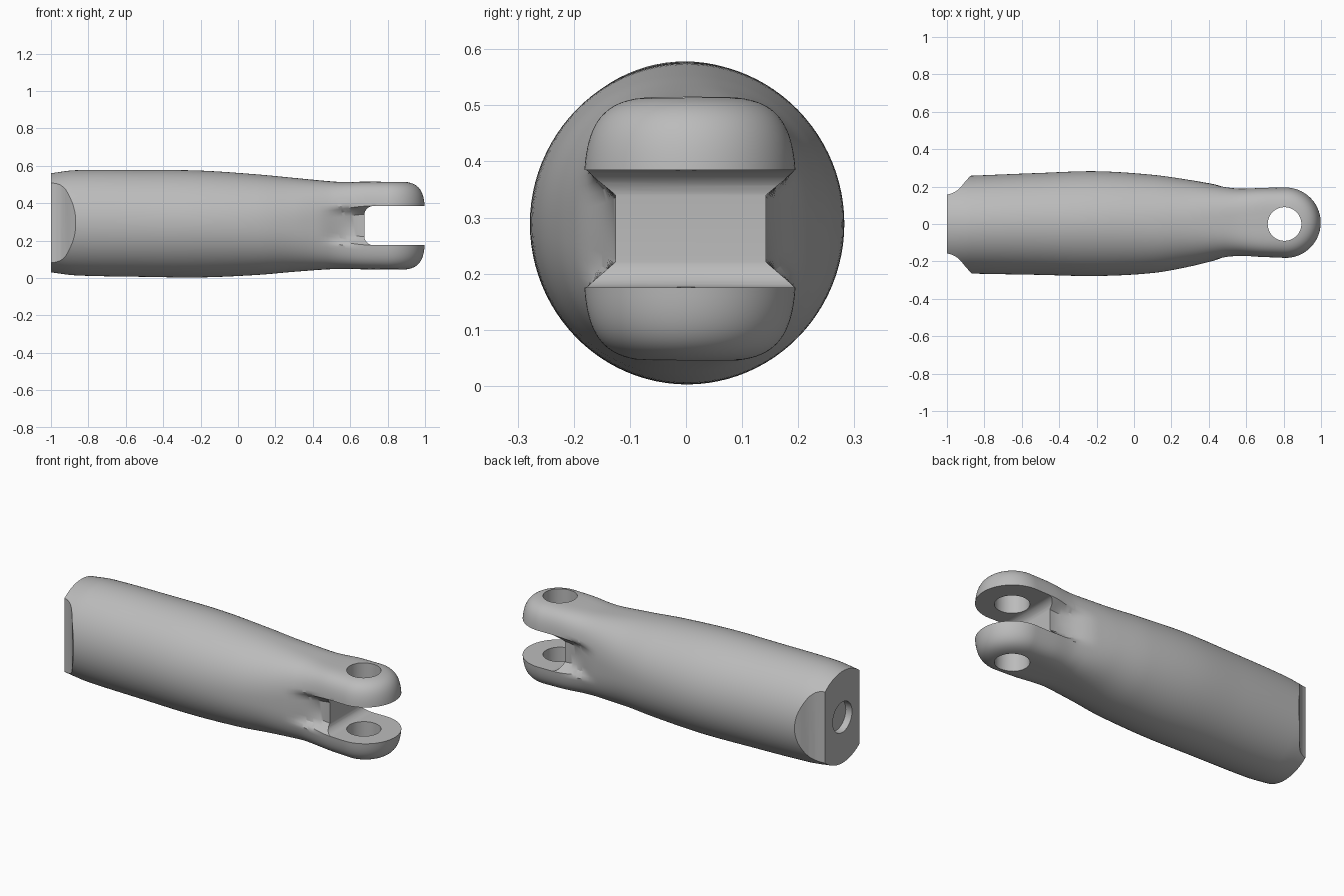
import bpy, bmesh, math

cube = bpy.data.objects.get("Cube")
if cube:
    bpy.data.objects.remove(cube)

metal = bpy.data.materials.new("grey_metal")
metal.use_nodes = True
GREY = (0.5, 0.5, 0.5, 1)
metal.diffuse_color = GREY
metal.node_tree.nodes["Principled BSDF"].inputs["Base Color"].default_value = GREY

SIDES = 96
PIN_X = 0.81
MID_Z = 0.28

# Stations along the link: x, right y, left y, bottom z, top z, squareness
STATIONS = [
    (-1.0, -0.26, 0.252, 0.03, 0.56, 2),
    (-0.87, -0.265, 0.258, 0.014, 0.576, 2),
    (-0.5, -0.272, 0.273, 0.006, 0.577, 2),
    (-0.2, -0.278, 0.282, 0.003, 0.574, 2),
    (0.1, -0.262, 0.263, 0.016, 0.554, 2.1),
    (0.3, -0.227, 0.235, 0.033, 0.535, 2.3),
    (0.48, -0.184, 0.204, 0.046, 0.518, 2.9),
    (0.56, -0.175, 0.193, 0.048, 0.513, 3.4),
    (0.68, -0.178, 0.195, 0.046, 0.515, 4),
    (PIN_X, -0.183, 0.197, 0.043, 0.516, 4),
]


def smooth(t):
    t = max(0, min(1, t))
    return t * t * (3 - 2 * t)


def blend(i, t):
    """Smooth curve through neighbouring stations."""
    a, b = STATIONS[i], STATIONS[i + 1]
    p, n = STATIONS[max(i - 1, 0)], STATIONS[min(i + 2, len(STATIONS) - 1)]
    out = [a[0] + (b[0] - a[0]) * t]
    w = b[0] - a[0]
    for k in range(1, 6):
        ma = (b[k] - p[k]) / (b[0] - p[0]) * w
        mb = (n[k] - a[k]) / (n[0] - a[0]) * w
        d = b[k] - a[k]
        out.append(a[k] + t * (ma + t * (3 * d - 2 * ma - mb + t * (ma + mb - 2 * d))))
    return out


def section(s):
    """Rounded-square ring with a scoop on each side near the fork."""
    x, y0, y1, z0, z1, n = s
    ring = []
    for k in range(SIDES):
        a = 2 * math.pi * k / SIDES
        c, d = math.cos(a), math.sin(a)
        u = math.copysign(abs(c) ** (2 / n), c)
        v = math.copysign(abs(d) ** (2 / n), d)
        z = (z0 + z1) / 2 + v * (z1 - z0) / 2
        scoop = smooth((x - 0.42) / 0.24) * smooth((0.105 - abs(z - MID_Z)) / 0.045)
        scoop *= 1 - smooth((x - 0.7) / 0.08)
        y = (y0 + y1) / 2 + u * ((y1 - y0) / 2 - 0.052 * scoop)
        ring.append((x, y, z))
    return ring


def make_object(name, bm):
    bmesh.ops.recalc_face_normals(bm, faces=bm.faces)
    mesh = bpy.data.meshes.new(name)
    bm.to_mesh(mesh)
    bm.free()
    mesh.materials.append(metal)
    obj = bpy.data.objects.new(name, mesh)
    bpy.context.collection.objects.link(obj)
    return obj


def prism(name, profile, axis, low, high):
    """Extrude an outline of (x, other) points along y or z."""
    bm = bmesh.new()
    pts = [(x, low, w) if axis == "y" else (x, w, low) for x, w in profile]
    face = bm.faces.new([bm.verts.new(p) for p in pts])
    new = bmesh.ops.extrude_face_region(bm, geom=[face])["geom"]
    move = (0, high - low, 0) if axis == "y" else (0, 0, high - low)
    bmesh.ops.translate(bm, vec=move, verts=[v for v in new if isinstance(v, bmesh.types.BMVert)])
    return make_object(name, bm)


def arc(cx, cy, r, start, end, steps):
    return [(cx + r * math.cos(math.radians(start + (end - start) * i / steps)),
             cy + r * math.sin(math.radians(start + (end - start) * i / steps)))
            for i in range(steps + 1)]


# Link body: lofted shaft
bm = bmesh.new()
rings = [section(blend(i, j / 8)) for i in range(len(STATIONS) - 1) for j in range(8)]
rings.append(section(STATIONS[-1]))
verts = [[bm.verts.new(p) for p in r] for r in rings]
for a, b in zip(verts, verts[1:]):
    for k in range(SIDES):
        m = (k + 1) % SIDES
        bm.faces.new((a[k], a[m], b[m], b[k]))
bm.faces.new(verts[0])

# Rounded tip: half of the last section turned about the pin
mid_y = (STATIONS[-1][1] + STATIONS[-1][2]) / 2
quarter = SIDES // 4
half = [rings[-1][k % SIDES] for k in range(-quarter, quarter + 1)]
turned = []
for i in range(41):
    a = math.pi * i / 40
    turned.append([bm.verts.new((PIN_X + (p[1] - mid_y) * math.sin(a),
                                 mid_y + (p[1] - mid_y) * math.cos(a), p[2])) for p in half])
for a, b in zip(turned, turned[1:]):
    for k in range(len(half) - 1):
        bm.faces.new((a[k], a[k + 1], b[k + 1], b[k]))
bmesh.ops.remove_doubles(bm, verts=bm.verts, dist=0.00005)
body = make_object("link_body", bm)

# Cutters: fork slot, pin hole, end socket and the two end shoulders
slot = arc(0.725, 0.335, 0.05, 90, 180, 10) + arc(0.725, 0.225, 0.05, 180, 270, 10)
slot += [(1.2, 0.175), (1.2, 0.385)]
cutters = [
    prism("fork_slot_cutter", slot, "y", -0.5, 0.5),
    prism("pin_hole_cutter", arc(0.805, 0, 0.09, 0, 354.375, 63), "z", -0.2, 0.8),
]
shoulder = [(-1.1, 0.155), (-1.0, 0.157), (-0.975, 0.163), (-0.95, 0.176), (-0.925, 0.198),
            (-0.9, 0.23), (-0.868, 0.264), (-0.86, 0.4), (-1.1, 0.4)]
for side, name in ((1, "left"), (-1, "right")):
    cutters.append(prism(name + "_shoulder_cutter", [(x, side * y) for x, y in shoulder], "z", -0.2, 0.8))
socket = prism("end_socket_cutter", arc(0, 0, 0.088, 0, 354.375, 63), "z", -0.04, 0.04)
socket.rotation_euler = (0, math.pi / 2, 0)
socket.location = (-1.0, 0, 0.295)
cutters.append(socket)

bpy.context.view_layer.objects.active = body
body.select_set(True)
for cutter in cutters:
    mod = body.modifiers.new(cutter.name, "BOOLEAN")
    mod.operation = "DIFFERENCE"
    mod.solver = "EXACT"
    mod.object = cutter
    bpy.ops.object.modifier_apply(modifier=mod.name)
for cutter in cutters:
    bpy.data.objects.remove(cutter)

bpy.ops.object.shade_smooth_by_angle(angle=math.radians(32))
